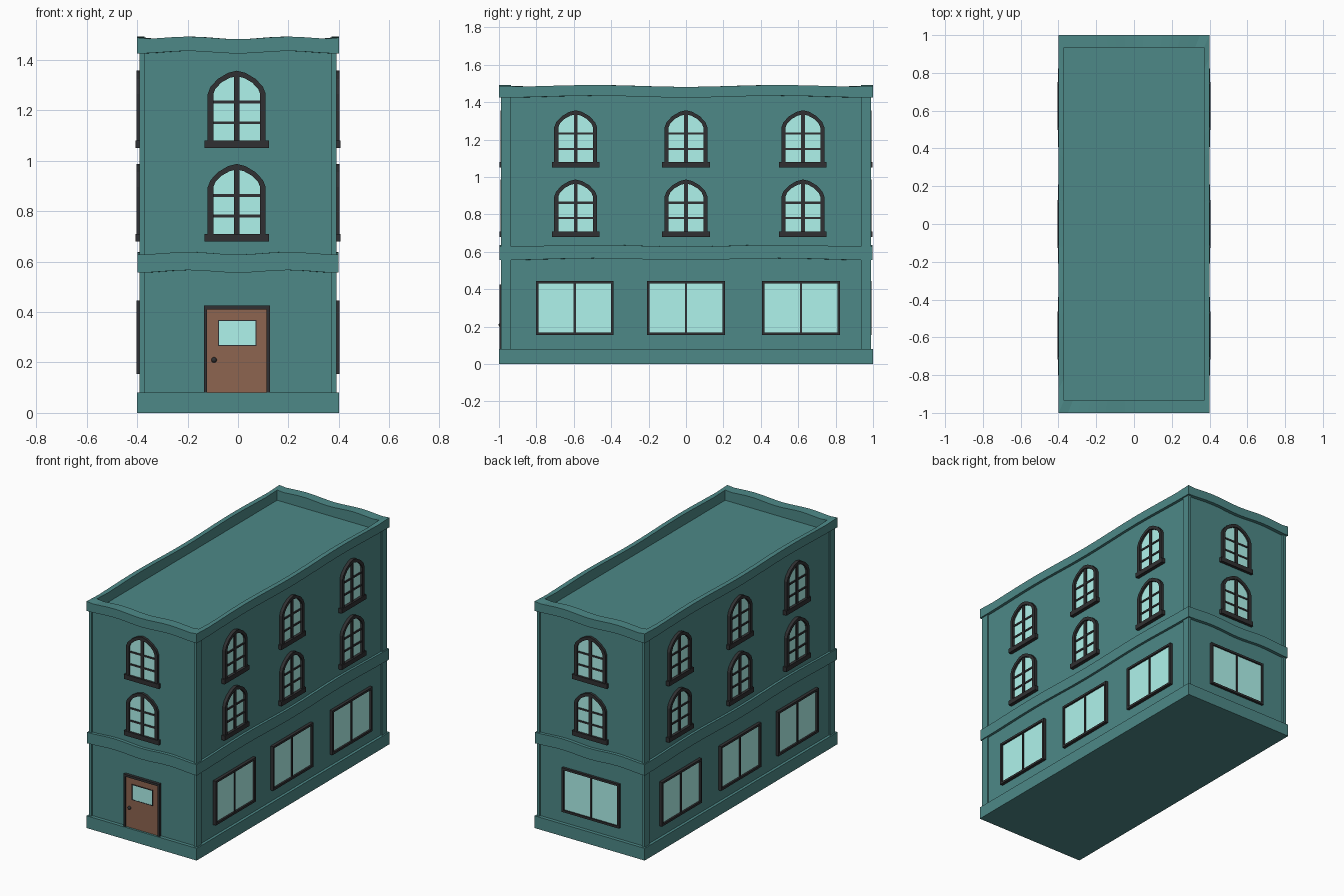
import bpy, bmesh, math

if "Cube" in bpy.data.objects:
    bpy.data.objects.remove(bpy.data.objects["Cube"])

def material(name, rgb):
    m = bpy.data.materials.new(name)
    m.diffuse_color = (*rgb, 1)
    m.use_nodes = True
    m.node_tree.nodes["Principled BSDF"].inputs["Base Color"].default_value = m.diffuse_color
    return m

TEAL = material("teal_paint", (0.075, 0.25, 0.245))
DARK = material("dark_trim", (0.03, 0.03, 0.032))
GLASS = material("pale_glass", (0.43, 0.9, 0.84))
WOOD = material("brown_wood", (0.27, 0.13, 0.08))

WX, WY = 0.382, 0.977          # wall planes
ROOF = 1.42                    # sunken roof level

# Each wall maps (across, up, outward) to world space
WALLS = {
    "front": lambda u, v, w: (u, -WY - w * 0.8, v),
    "back": lambda u, v, w: (-u, WY + w * 0.8, v),
    "right": lambda u, v, w: (WX + w, u, v),
    "left": lambda u, v, w: (-WX - w, u, v),
}

def finish(name, bm, mat):
    bmesh.ops.recalc_face_normals(bm, faces=bm.faces)
    me = bpy.data.meshes.new(name)
    bm.to_mesh(me)
    bm.free()
    me.materials.append(mat)
    ob = bpy.data.objects.new(name, me)
    bpy.context.collection.objects.link(ob)
    return ob

def box(name, x0, x1, y0, y1, z0, z1, mat=TEAL):
    bm = bmesh.new()
    bmesh.ops.create_cube(bm, size=1)
    for v in bm.verts:
        v.co = ((x0 + x1) / 2 + v.co.x * (x1 - x0),
                (y0 + y1) / 2 + v.co.y * (y1 - y0),
                (z0 + z1) / 2 + v.co.z * (z1 - z0))
    return finish(name, bm, mat)

def band(name, ox, oy, ix, iy, z0, z1, wave=0.0, nub=0.0, n=16):
    """Rectangular ring around the building with a gentle double wave per side."""
    bm = bmesh.new()
    corners = [(-1, -1), (1, -1), (1, 1), (-1, 1)]
    rows = []
    for k in range(4):
        a, b = corners[k], corners[(k + 1) % 4]
        for i in range(n):
            t = i / n
            cx, cy = a[0] + (b[0] - a[0]) * t, a[1] + (b[1] - a[1]) * t
            dz = wave * math.sin(2 * math.pi * t) ** 2
            top = z1 + dz + (nub if i == 0 else 0)
            rows.append([bm.verts.new(p) for p in (
                (cx * ox, cy * oy, z0 + dz), (cx * ox, cy * oy, top),
                (cx * ix, cy * iy, top), (cx * ix, cy * iy, z0 + dz))])
    for i, r in enumerate(rows):
        s = rows[(i + 1) % len(rows)]
        for j in range(4):
            bm.faces.new((r[j], s[j], s[(j + 1) % 4], r[(j + 1) % 4]))
    return finish(name, bm, TEAL)

def relief(name, wall, mat, pieces):
    """Extruded outlines on a wall; a piece is (outline, hole or None, w0, w1)."""
    bm = bmesh.new()
    put = WALLS[wall]
    for outline, hole, w0, w1 in pieces:
        loops = [[bm.verts.new(put(u, v, w)) for u, v in path]
                 for path in ([outline] if hole is None else [outline, hole])
                 for w in (w0, w1)]
        n = len(outline)
        if hole is None:
            bm.faces.new(loops[0])
            bm.faces.new(loops[1])
            pairs = [(0, 1)]
        else:
            pairs = [(0, 1), (1, 3), (3, 2), (2, 0)]
        for a, b in pairs:
            for i in range(n):
                j = (i + 1) % n
                bm.faces.new((loops[a][i], loops[a][j], loops[b][j], loops[b][i]))
    return finish(name, bm, mat)

def rect(u0, u1, v0, v1):
    return [(u0, v0), (u1, v0), (u1, v1), (u0, v1)]

def arch(c, half, v0, spring, rise, n=8, power=1.25):
    """Upright outline with a slightly flattened-shoulder arch on top."""
    pts = [(c - half, v0), (c + half, v0)]
    for i in range(n + 1):
        a = math.pi * i / n
        k = math.cos(a)
        pts.append((c + half * math.copysign(abs(k) ** power, k),
                    spring + rise * abs(math.sin(a)) ** power))
    return pts

def arched_window(wall, c, z, tag):
    inner = arch(c, 0.093, z + 0.03, z + 0.215, 0.07)
    relief(f"{wall}_arched_glass_{tag}", wall, GLASS, [(inner, None, -0.01, 0.006)])
    relief(f"{wall}_arched_frame_{tag}", wall, DARK, [
        (arch(c, 0.115, z + 0.02, z + 0.215, 0.092), inner, -0.01, 0.02),
        (rect(c - 0.127, c + 0.127, z, z + 0.03), None, -0.01, 0.024),
        (rect(c - 0.01, c + 0.01, z + 0.025, z + 0.29), None, -0.01, 0.014),
        (rect(c - 0.095, c + 0.095, z + 0.095, z + 0.106), None, -0.01, 0.012),
        (rect(c - 0.095, c + 0.095, z + 0.177, z + 0.188), None, -0.01, 0.012)])

def shop_window(wall, c, tag):
    z0, z1, h, t = 0.155, 0.445, 0.208, 0.014
    inner = rect(c - h + t, c + h - t, z0 + t, z1 - t)
    relief(f"{wall}_shop_glass_{tag}", wall, GLASS, [(inner, None, -0.01, 0.008)])
    relief(f"{wall}_shop_frame_{tag}", wall, DARK, [
        (rect(c - h, c + h, z0, z1), inner, -0.01, 0.02),
        (rect(c - 0.006, c + 0.006, z0 + 0.01, z1 - 0.01), None, -0.01, 0.014)])

# Walls with the roof on top
box("building_body", -WX, WX, -WY, WY, 0, ROOF)
band("parapet", WX, WY, 0.371, 0.936, ROOF - 0.005, 1.46, n=1)

# Corner piers
for sx in (-1, 1):
    for sy in (-1, 1):
        xs, ys = sorted((sx * 0.371, sx * 0.391)), sorted((sy * 0.936, sy * 0.988))
        box("corner_pier", *xs, *ys, 0.02, 1.445)

# Plinth, storey band and cornice
box("plinth", -0.4, 0.4, -1, 1, 0, 0.08)
band("storey_band", 0.398, 0.998, 0.36, 0.92, 0.556, 0.628, wave=0.01)
band("cornice", 0.4, 1.0, 0.37, 0.935, 1.425, 1.482, wave=0.01, nub=0.006)

# Windows on all walls
for wall in WALLS:
    end = wall in ("front", "back")
    for i, c in enumerate((-0.005,) if end else (-0.59, 0.0, 0.625)):
        for floor, z in (("lower", 0.68), ("upper", 1.05)):
            arched_window(wall, c, z, f"{floor}_{i + 1}")
    if wall != "front":
        for i, c in enumerate((0.0,) if end else (-0.595, 0.0, 0.615)):
            shop_window(wall, c, i + 1)

# Front door
opening = rect(-0.122, 0.114, 0.075, 0.41)
relief("door_frame", "front", DARK, [(rect(-0.134, 0.126, 0.07, 0.425), opening, -0.01, 0.024)])
pane = rect(-0.075, 0.07, 0.27, 0.365)
relief("door_leaf", "front", WOOD, [(opening, None, -0.01, 0.012)])
relief("door_pane", "front", GLASS, [(pane, None, 0.005, 0.015)])
relief("door_pane_trim", "front", DARK,
       [(rect(-0.079, 0.074, 0.266, 0.369), pane, 0.005, 0.017)])

# Door knob
bpy.ops.mesh.primitive_uv_sphere_add(segments=12, ring_count=8, radius=0.011,
                                     location=(-0.095, -WY - 0.014, 0.21))
knob = bpy.context.object
knob.name = "door_knob"
knob.data.materials.append(DARK)
bpy.ops.object.shade_smooth_by_angle()
